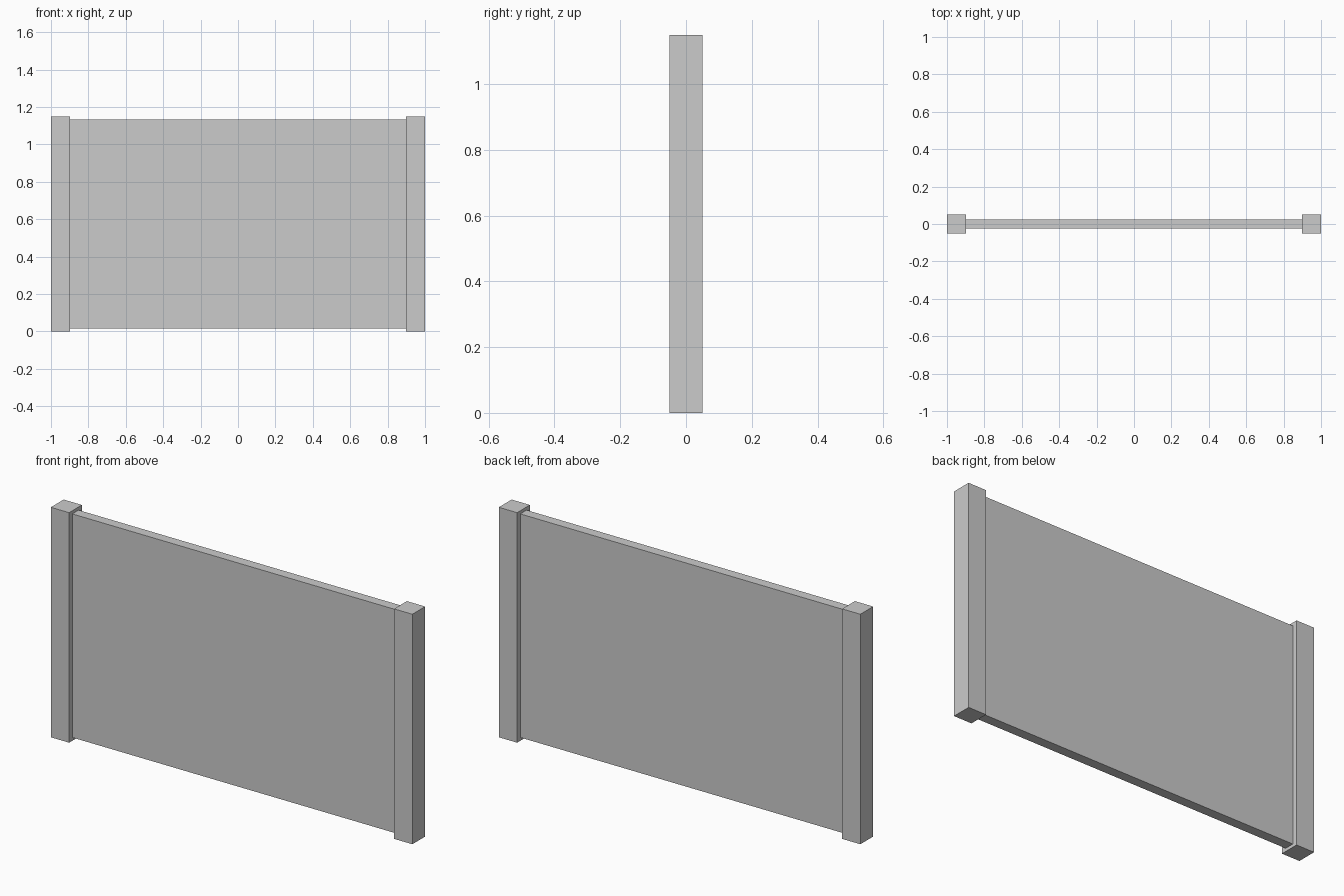
import bpy

if "Cube" in bpy.data.objects:
    bpy.data.objects.remove(bpy.data.objects["Cube"])


def box(name, lo, hi):
    """Add a flat-faced box spanning two opposite corners."""
    centre = [(a + b) / 2 for a, b in zip(lo, hi)]
    bpy.ops.mesh.primitive_cube_add(size=1, location=centre)
    obj = bpy.context.object
    obj.name = name
    obj.scale = [b - a for a, b in zip(lo, hi)]
    bpy.ops.object.transform_apply(location=False, rotation=False, scale=True)
    return obj


POST = 0.101      # square post width
HEIGHT = 1.15     # post height
GAP = 0.016       # panel inset at top and bottom
THICK = 0.05      # panel thickness
INNER = 1 - POST  # inner face of the posts

# End posts
for name, side in (("left_post", -1), ("right_post", 1)):
    x0, x1 = sorted((side * INNER, side))
    box(name, (x0, -POST / 2, 0), (x1, POST / 2, HEIGHT))

# Thin panel held between the posts
box("panel", (-INNER, -THICK / 2, GAP), (INNER, THICK / 2, HEIGHT - GAP))
